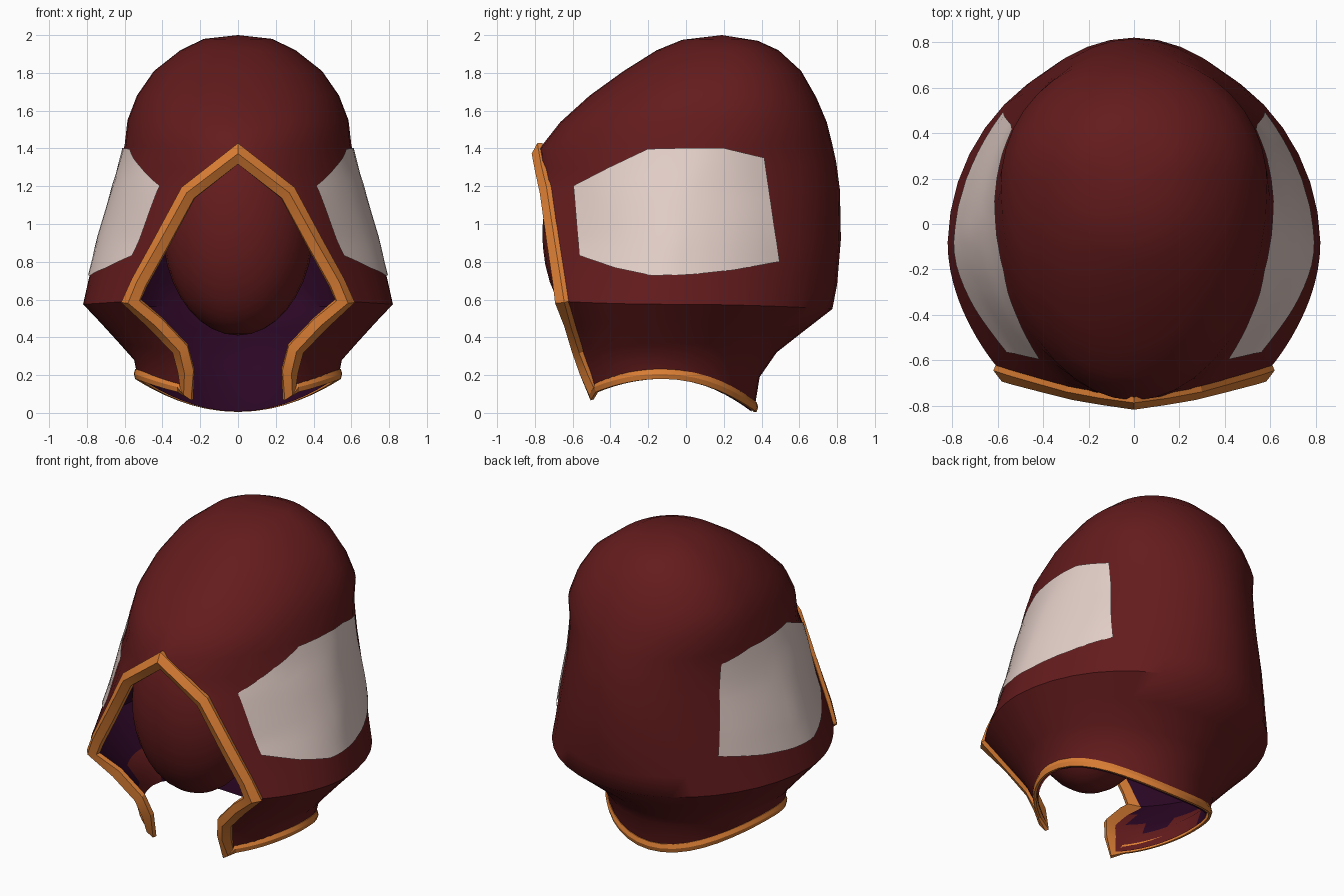
import bpy, bmesh, math
from mathutils import Vector
from mathutils.bvhtree import BVHTree

cube = bpy.data.objects.get("Cube")
if cube:
    bpy.data.objects.remove(cube, do_unlink=True)


def material(name, r, g, b):
    mat = bpy.data.materials.new(name)
    mat.use_nodes = True
    mat.diffuse_color = (r, g, b, 1)
    mat.node_tree.nodes["Principled BSDF"].inputs["Base Color"].default_value = (r, g, b, 1)
    return mat


RED = material("dark red cloth", .126, .011, .012)
PURPLE = material("dark purple lining", .024, .002, .018)
ORANGE = material("orange trim", .71, .21, .035)
PALE = material("pale side panel", .77, .62, .575)


def finish(name, bm, mats, angle):
    mesh = bpy.data.meshes.new(name)
    bm.to_mesh(mesh)
    bm.free()
    obj = bpy.data.objects.new(name, mesh)
    bpy.context.collection.objects.link(obj)
    for mat in mats:
        mesh.materials.append(mat)
    bpy.ops.object.select_all(action='DESELECT')
    bpy.context.view_layer.objects.active = obj
    obj.select_set(True)
    bpy.ops.object.shade_smooth_by_angle(angle=math.radians(angle))


def grid_faces(bm, rows, flip=False):
    verts = [[bm.verts.new(p) for p in row] for row in rows]
    for low, high in zip(verts, verts[1:]):
        for i in range(len(low) - 1):
            quad = [low[i], low[i + 1], high[i + 1], high[i]]
            bm.faces.new(quad[::-1] if flip else quad)


# Hood levels: front edge x, y, z; widest side x, y, z; back y, z
LEVELS = [
    (.27, -.49, .1, .53, -.12, .18, .36, .005),
    (.295, -.52, .22, .55, -.1, .28, .39, .19),
    (.325, -.56, .33, .63, -.1, .37, .48, .32),
    (.45, -.6, .46, .73, -.1, .48, .62, .43),
    (.59, -.645, .59, .82, -.08, .575, .775, .55),
    (.54, -.66, .7, .79, -.07, .71, .8, .68),
    (.43, -.69, .9, .74, -.03, .92, .82, .92),
    (.28, -.73, 1.18, .665, 0, 1.18, .815, 1.18),
    (.14, -.755, 1.29, .63, .05, 1.3, .795, 1.33),
    (0, -.775, 1.4, .6, .1, 1.42, .775, 1.42),
    (0, -.665, 1.54, .585, .15, 1.55, .745, 1.54),
    (0, -.51, 1.68, .535, .17, 1.68, .69, 1.67),
    (0, -.33, 1.81, .445, .19, 1.81, .61, 1.81),
    (0, -.155, 1.92, .305, .2, 1.92, .49, 1.92),
    (0, -.02, 1.975, .18, .21, 1.98, .38, 1.97),
]


def level_ring(level):
    """Ring from the left front edge round the back to the right front edge."""
    fx, fy, fz, sx, sy, sz, by, bz = level
    start = math.acos(fx / sx)
    front = (sy - fy) / math.sin(start)
    # The cheeks are flatter than an ellipse and the dome is fuller
    pinch = max(0, math.sin(math.pi * (sz - .5))) if sz < 1.5 else -.35
    half = []
    for i in range(10):
        s = i / 10
        t = start * (1 - s)
        w = math.sin(t) / math.sin(start)
        x = sx * math.cos(t) - .075 * pinch * math.sin(math.pi * s) * (1 - s)
        half.append(Vector((x, sy - front * math.sin(t), sz + (fz - sz) * w * w)))
    for i in range(11):
        s = i / 10
        w = math.sin(math.pi / 2 * s)
        x = sx * math.cos(math.pi / 2 * s) - .035 * pinch * math.sin(math.pi * s)
        half.append(Vector((x, sy + (by - sy) * w, sz + (bz - sz) * w * w)))
    return half + [Vector((-p.x, p.y, p.z)) for p in reversed(half[:-1])]


def hood_mesh():
    rows = [level_ring(level) for level in LEVELS]
    rows.append([Vector((0, .19, 2))] * len(rows[0]))
    bm = bmesh.new()
    grid_faces(bm, rows)
    bmesh.ops.remove_doubles(bm, verts=bm.verts, dist=.0005)
    bm.normal_update()
    return bm


# Outer cloth and inner lining, with cloth-coloured lower flaps
outer = hood_mesh()
surface = BVHTree.FromBMesh(outer)
finish("hood", outer, [RED], 48)
inner = hood_mesh()
for v in inner.verts:
    v.co -= v.normal * .014
for face in inner.faces:
    c = face.calc_center_median()
    flap = c.z < .27 or (c.z < .42 and (abs(c.x) < .45 or c.y > -.28))
    face.material_index = 1 if flap and c.y < -.05 else 0
bmesh.ops.reverse_faces(inner, faces=inner.faces)
finish("hood_lining", inner, [PURPLE, RED], 48)

# Orange trim with a raised ridge round the face opening and a flat neck hem
edge = [Vector(level[:3]) for level in LEVELS[:10]]
path = edge + [Vector((-p.x, p.y, p.z)) for p in reversed(edge[:-1])]
opening = len(path)
path += level_ring(LEVELS[0])[-2:0:-1]
sections = []
for i, p in enumerate(path):
    before = (p - path[i - 1]).normalized()
    after = (path[(i + 1) % len(path)] - p).normalized()
    tangent = (before + after).normalized()
    out = Vector((p.x * .5, p.y, 0)).normalized()
    out = (out - tangent * out.dot(tangent)).normalized()
    side = tangent.cross(out)
    side *= min(1.4, 1 / max(.3, tangent.dot(after)))
    if i in (0, opening - 1):
        low, high, ridge, deep, back = -.03, .035, .03, .01, -.012
    elif i < opening:
        low, high, ridge, deep, back = -.065, .022, .042, .012, -.014
    else:
        low, high, ridge, deep, back = 0, .052, .022, .014, 0
    sections.append([p + side * s + out * d for s, d in
                     ((low, back), (low, deep), ((low + high) / 2, ridge),
                      (high, deep), (high, back), (low, back))])
bm = bmesh.new()
grid_faces(bm, sections + sections[:1])
bmesh.ops.remove_doubles(bm, verts=bm.verts, dist=.0005)
bmesh.ops.recalc_face_normals(bm, faces=bm.faces)
finish("hood_trim", bm, [ORANGE], 18)

# Egg-shaped head inside the hood
bm = bmesh.new()
bmesh.ops.create_uvsphere(bm, u_segments=28, v_segments=18, radius=1)
for v in bm.verts:
    v.co = Vector((v.co.x * .4, -.4 + v.co.y * .36 + v.co.z * .02, .98 + v.co.z * .57))
finish("head", bm, [RED], 40)

# Pale panels laid on both sides: top y, z and bottom y, z of each column
COLUMNS = [(-.59, 1.2, -.56, .83), (-.4, 1.3, -.37, .765), (-.2, 1.395, -.18, .725),
           (0, 1.4, .02, .73), (.2, 1.4, .25, .755), (.41, 1.35, .49, .8)]
lines = []
for a, b in zip(COLUMNS, COLUMNS[1:]):
    lines += [[u + (v - u) * k / 4 for u, v in zip(a, b)] for k in range(4)]
lines.append(COLUMNS[-1])
rows = []
for j in range(11):
    row = []
    for ty, tz, by, bz in lines:
        t = j / 10
        hit, normal, _, _ = surface.ray_cast(Vector((2, by + (ty - by) * t, bz + (tz - bz) * t)),
                                             Vector((-1, 0, 0)))
        row.append(hit + normal * .009)
    rows.append(row)
for name, sign in (("left_panel", 1), ("right_panel", -1)):
    bm = bmesh.new()
    grid_faces(bm, [[Vector((p.x * sign, p.y, p.z)) for p in row] for row in rows], sign < 0)
    finish(name, bm, [PALE], 35)
